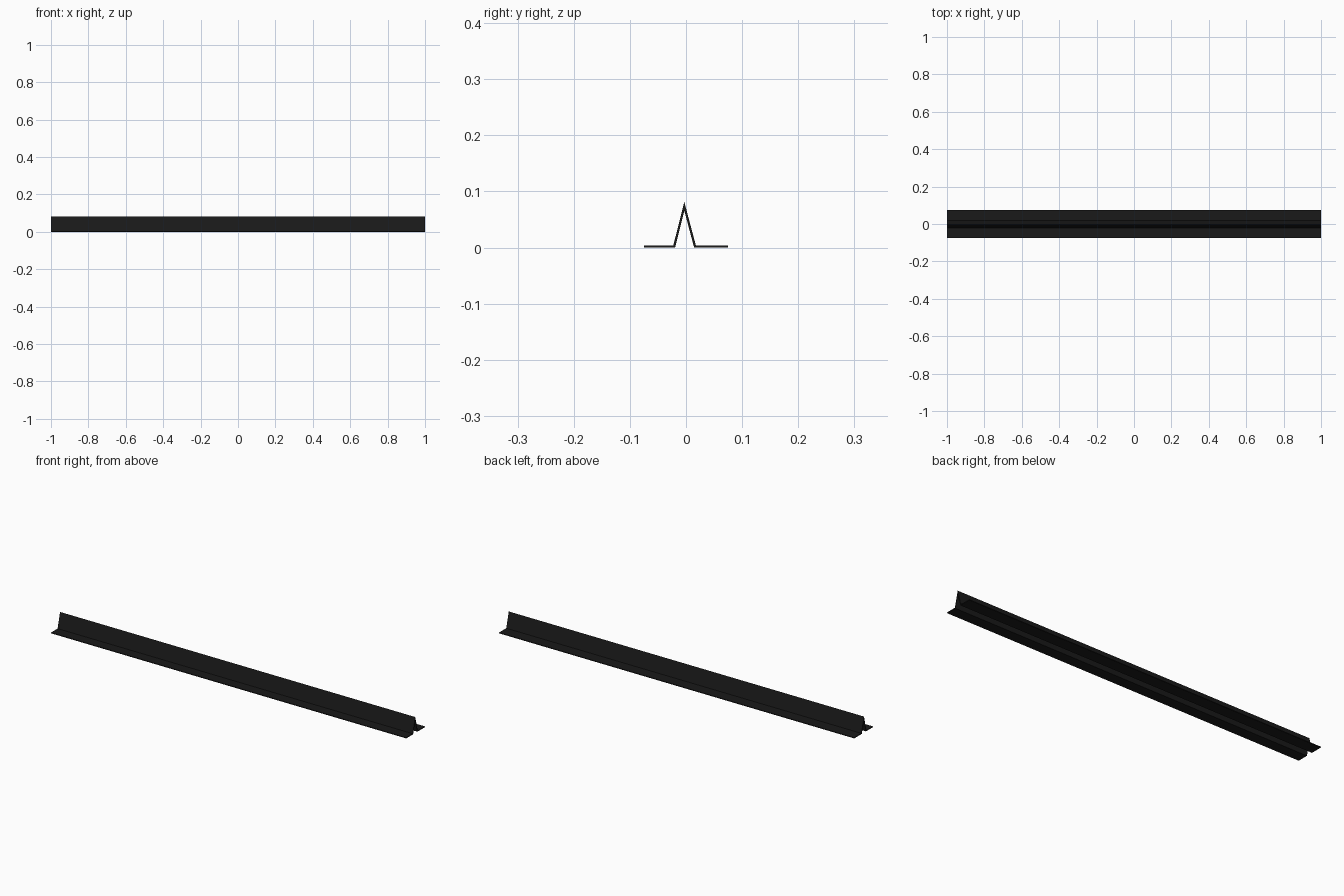
import bpy, bmesh
from mathutils import Vector

if "Cube" in bpy.data.objects:
    bpy.data.objects.remove(bpy.data.objects["Cube"])

T = 0.004        # sheet thickness
LENGTH = 2.0

# Centre line of the folded sheet, as (y, z)
mid = [Vector(p) for p in ((-0.075, T / 2), (-0.021, T / 2), (-0.003, 0.0735),
                           (0.016, T / 2), (0.075, T / 2))]


def offset(points, d):
    """Shift a polyline sideways by d with mitred corners."""
    dirs = [(b - a).normalized() for a, b in zip(points, points[1:])]
    normals = [Vector((-v.y, v.x)) for v in dirs]
    out = []
    for i, p in enumerate(points):
        n0, n1 = normals[max(i - 1, 0)], normals[min(i, len(normals) - 1)]
        m = (n0 + n1).normalized()
        out.append(p + m * (d / m.dot(n0)))
    return out


upper, lower = offset(mid, T / 2), offset(mid, -T / 2)

# Folded strip: one quad per sheet segment, extruded along x
bm = bmesh.new()
top = [bm.verts.new((-LENGTH / 2, p.x, p.y)) for p in upper]
bot = [bm.verts.new((-LENGTH / 2, p.x, p.y)) for p in lower]
faces = [bm.faces.new((top[i], top[i + 1], bot[i + 1], bot[i]))
         for i in range(len(mid) - 1)]
ext = bmesh.ops.extrude_face_region(bm, geom=faces, use_keep_orig=True)
verts = [g for g in ext["geom"] if isinstance(g, bmesh.types.BMVert)]
bmesh.ops.translate(bm, verts=verts, vec=(LENGTH, 0, 0))
bmesh.ops.recalc_face_normals(bm, faces=bm.faces)

mesh = bpy.data.meshes.new("ridged_strip")
bm.to_mesh(mesh)
bm.free()
strip = bpy.data.objects.new("ridged_strip", mesh)
bpy.context.collection.objects.link(strip)

# Black finish
mat = bpy.data.materials.new("black")
mat.diffuse_color = (0.01, 0.01, 0.01, 1)
mat.use_nodes = True
mat.node_tree.nodes["Principled BSDF"].inputs["Base Color"].default_value = mat.diffuse_color
mesh.materials.append(mat)
